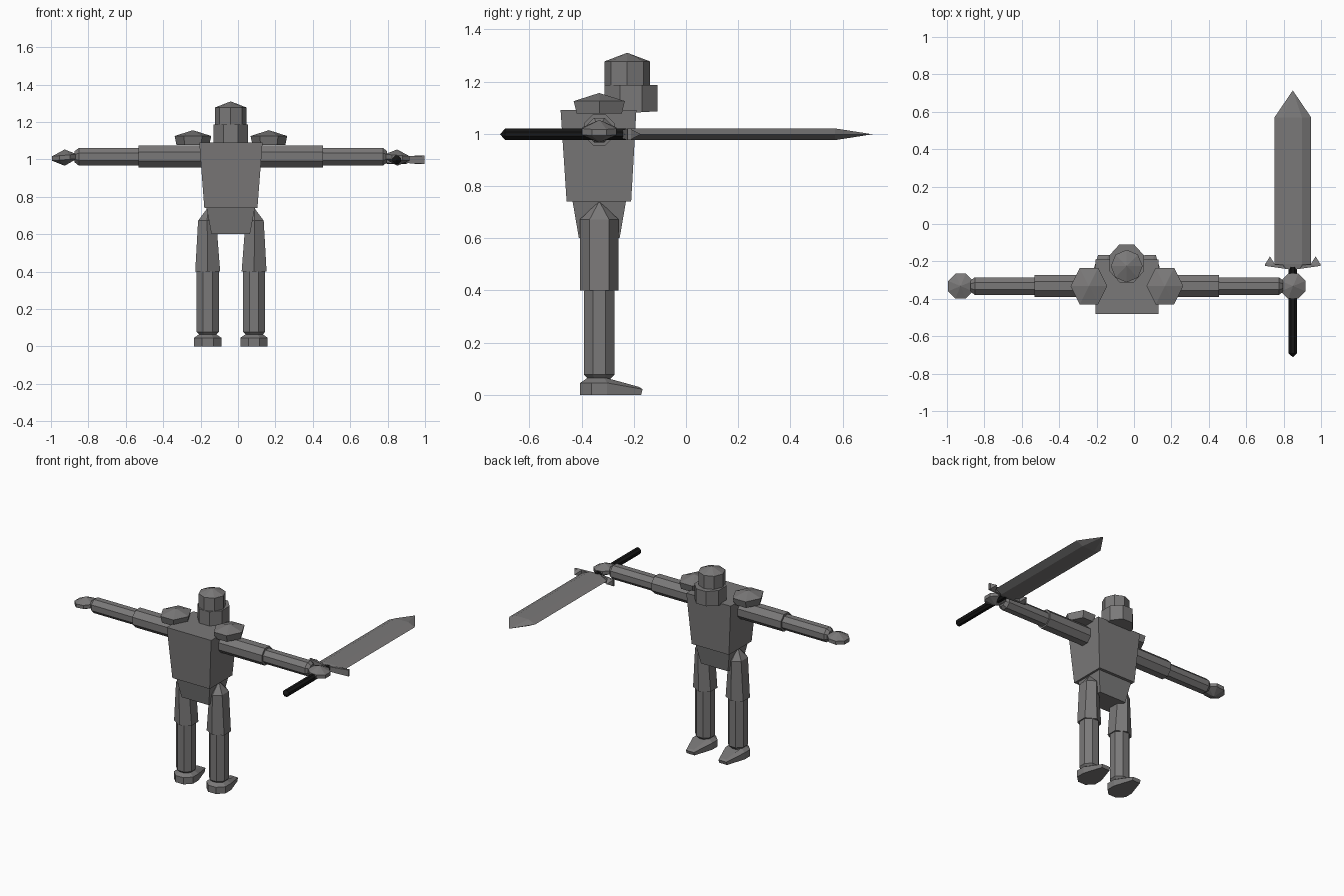
import bpy
import math
from mathutils import Vector

if "Cube" in bpy.data.objects:
    bpy.data.objects.remove(bpy.data.objects["Cube"])

MID_X, MID_Y = -0.038, -0.332   # centre line of the figure


def material(name, rgb):
    m = bpy.data.materials.new(name)
    m.diffuse_color = (*rgb, 1)
    m.use_nodes = True
    m.node_tree.nodes["Principled BSDF"].inputs["Base Color"].default_value = m.diffuse_color
    return m


steel = material("steel grey", (0.195, 0.19, 0.19))
black = material("grip black", (0.008, 0.008, 0.008))


def ring(n, center, ru, rv, axis="Z", turn=0.0):
    """Polygon of n points around an axis; ru and rv are its two half widths."""
    pts = []
    for i in range(n):
        a = 2 * math.pi * (i + turn) / n
        u, v = ru * math.cos(a), rv * math.sin(a)
        off = {"Z": (u, v, 0), "X": (0, u, v), "Y": (u, 0, v)}[axis]
        pts.append(Vector(center) + Vector(off))
    return pts


def loft(name, rings, mat=steel, mirror=False):
    """Skin a list of rings; a ring of one point makes an apex."""
    verts, faces, starts = [], [], []
    for r in rings:
        starts.append(len(verts))
        verts += [Vector(p) for p in r]
    for k in range(len(rings) - 1):
        a, b, na, nb = starts[k], starts[k + 1], len(rings[k]), len(rings[k + 1])
        n = max(na, nb)
        for i in range(n):
            j = (i + 1) % n
            if na == 1:
                faces.append((a, b + j, b + i))
            elif nb == 1:
                faces.append((a + i, a + j, b))
            else:
                faces.append((a + i, a + j, b + j, b + i))
    for k in (0, -1):
        if len(rings[k]) > 2:
            f = [starts[k] + i for i in range(len(rings[k]))]
            faces.append(tuple(reversed(f)) if k == 0 else tuple(f))
    sides = [("", 1)] if not mirror else [("left_", 1), ("right_", -1)]
    for prefix, s in sides:
        pts = [(v.x if s == 1 else 2 * MID_X - v.x, v.y, v.z) for v in verts]
        me = bpy.data.meshes.new(prefix + name)
        me.from_pydata(pts, [], faces)
        me.materials.append(mat)
        ob = bpy.data.objects.new(prefix + name, me)
        bpy.context.collection.objects.link(ob)
        # consistent outward normals
        import bmesh
        bm = bmesh.new()
        bm.from_mesh(me)
        bmesh.ops.recalc_face_normals(bm, faces=bm.faces)
        bm.to_mesh(me)
        bm.free()


def rect(x0, x1, y0, y1, z):
    return [(x0, y0, z), (x1, y0, z), (x1, y1, z), (x0, y1, z)]


# Torso and pelvis: tapered blocks
loft("torso", [rect(-0.18, 0.104, -0.457, -0.21, 0.74),
               rect(-0.207, 0.131, -0.48, -0.19, 1.09)])
loft("pelvis", [rect(-0.142, 0.064, -0.41, -0.254, 0.60),
                rect(-0.168, 0.09, -0.434, -0.23, 0.74)])

# Neck collar with a slanted underside, and the helmet
hx, hy = MID_X - 0.001, -0.225
collar_low = ring(8, (hx, -0.21, 1.08), 0.10, 0.11, turn=0.5)
for p in collar_low:
    p.z += 0.06 * (p.y + 0.21)
loft("neck", [collar_low, ring(8, (hx, -0.21, 1.187), 0.10, 0.11, turn=0.5)])
loft("head", [ring(8, (hx, hy, 1.18), 0.085, 0.087),
              ring(8, (hx, hy, 1.277), 0.085, 0.087),
              [(hx, hy, 1.31)]])

# Shoulder pads
px = 0.165
loft("shoulder_pad", [ring(6, (px, MID_Y, 1.078), 0.088, 0.10),
                      ring(6, (px, MID_Y, 1.125), 0.098, 0.113),
                      [(px, MID_Y, 1.156)]], mirror=True)

# Arms
loft("upper_arm", [ring(8, (0.08, MID_Y, 1.015), 0.064, 0.064, "X", 0.5),
                   ring(8, (0.455, MID_Y, 1.015), 0.064, 0.064, "X", 0.5)], mirror=True)
loft("forearm", [ring(8, (0.44, MID_Y, 1.014), 0.051, 0.051, "X", 0.5),
                 ring(8, (0.775, MID_Y, 1.014), 0.051, 0.051, "X", 0.5),
                 ring(8, (0.797, MID_Y, 1.014), 0.033, 0.033, "X", 0.5)], mirror=True)

# Hands: flattened discs with pointed top and bottom, tilted towards the wrist
wx = 0.851
lower = ring(8, (wx, MID_Y, 0.998), 0.072, 0.072, turn=0.5)
upper = ring(8, (wx, MID_Y, 1.022), 0.072, 0.072, turn=0.5)
for p in lower + upper:
    p.z -= 0.08 * (p.x - wx)
loft("hand", [[(wx, MID_Y, 0.966)], lower, upper, [(wx, MID_Y, 1.053)]], mirror=True)

# Legs
lx = 0.086
loft("thigh", [ring(6, (lx, MID_Y, 0.40), 0.077, 0.074, turn=0.5),
               ring(6, (lx + 0.003, MID_Y, 0.672), 0.056, 0.074, turn=0.5),
               [(lx, MID_Y, 0.742)]], mirror=True)
loft("shin", [ring(8, (lx, MID_Y, 0.055), 0.04, 0.04, turn=0.5),
              ring(8, (lx, MID_Y, 0.078), 0.064, 0.064, turn=0.5),
              ring(8, (lx, MID_Y, 0.42), 0.064, 0.064, turn=0.5)], mirror=True)


# Feet: round heel, the forward points stretched into a low toe
def foot_ring(z, r, toe_y, toe_z):
    pts = ring(8, (lx, MID_Y, z), r, r, turn=0.5)
    for p in pts:
        if p.y > MID_Y + 0.8 * r:
            p.y, p.z = toe_y, toe_z
    return pts


loft("foot", [foot_ring(0.0, 0.079, -0.172, 0.0),
              foot_ring(0.046, 0.079, -0.166, 0.022),
              foot_ring(0.068, 0.045, -0.18, 0.031)], mirror=True)

# Sword: grip, blade and guard
sx, sz = 0.849, 0.998
loft("sword_grip", [[(sx, -0.712, sz)],
                    ring(8, (sx, -0.692, sz), 0.024, 0.024, "Y", 0.5),
                    ring(8, (sx, -0.23, sz), 0.024, 0.024, "Y", 0.5)], black)
loft("sword_blade", [ring(6, (sx, -0.235, sz), 0.076, 0.022, "Y"),
                     ring(6, (sx, -0.214, sz), 0.098, 0.026, "Y"),
                     ring(6, (sx, 0.57, sz), 0.098, 0.026, "Y"),
                     [(sx, 0.714, sz)]])
for label, s in (("inner", -1), ("outer", 1)):
    # swept guard arm and its pointed end
    arm = [[(x, y0, sz - h), (x, y1, sz - h), (x, y1, sz + h), (x, y0, sz + h)]
           for x, y0, y1, h in ((sx, -0.245, -0.225, 0.016),
                                (sx + s * 0.149, -0.224, -0.210, 0.022))]
    loft(label + "_guard_arm", arm)
    ex = sx + s * 0.122
    loft(label + "_guard_spike", [ring(4, (ex, -0.216, sz), 0.037, 0.032, "Y", 0.5),
                                  [(ex, -0.173, sz)]])
